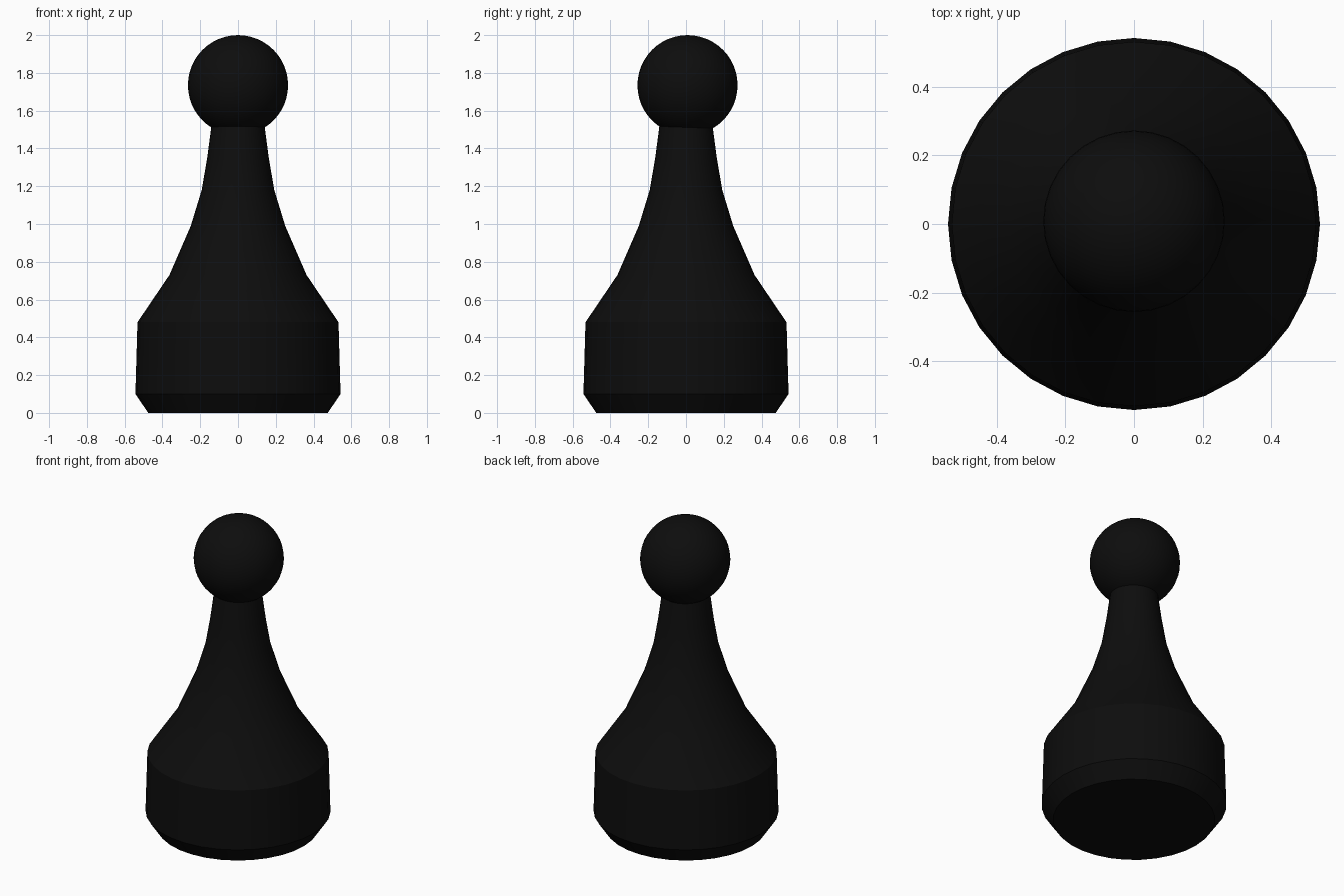
import bpy, bmesh, math

if "Cube" in bpy.data.objects:
    bpy.data.objects.remove(bpy.data.objects["Cube"])

black = bpy.data.materials.new("black plastic")
black.diffuse_color = (0.004, 0.004, 0.004, 1)
black.use_nodes = True
black.node_tree.nodes["Principled BSDF"].inputs["Base Color"].default_value = black.diffuse_color


def finish(bm, name, angle):
    bmesh.ops.recalc_face_normals(bm, faces=bm.faces)
    mesh = bpy.data.meshes.new(name)
    bm.to_mesh(mesh)
    bm.free()
    mesh.materials.append(black)
    obj = bpy.data.objects.new(name, mesh)
    bpy.context.collection.objects.link(obj)
    bpy.ops.object.select_all(action='DESELECT')
    obj.select_set(True)
    bpy.context.view_layer.objects.active = obj
    bpy.ops.object.shade_smooth_by_angle(angle=math.radians(angle))
    return obj


# Body: turned 32-sided profile (radius, height) with capped ends
SIDES = 32
profile = [(0.475, 0), (0.543, 0.10), (0.532, 0.48), (0.363, 0.73),
           (0.25, 0.99), (0.192, 1.18), (0.163, 1.35), (0.14, 1.525)]
bm = bmesh.new()
rings = [[bm.verts.new((r * math.cos(2 * math.pi * i / SIDES),
                        r * math.sin(2 * math.pi * i / SIDES), z))
          for i in range(SIDES)] for r, z in profile]
for low, high in zip(rings, rings[1:]):
    for i in range(SIDES):
        j = (i + 1) % SIDES
        bm.faces.new((low[i], low[j], high[j], high[i]))
bm.faces.new(rings[0])
bm.faces.new(rings[-1])
finish(bm, "pawn_body", 30)

# Head: ball sitting on the neck, slightly behind centre
bm = bmesh.new()
bmesh.ops.create_uvsphere(bm, u_segments=32, v_segments=24, radius=0.265)
head = finish(bm, "pawn_head", 30)
head.location = (0, 0.008, 1.735)
